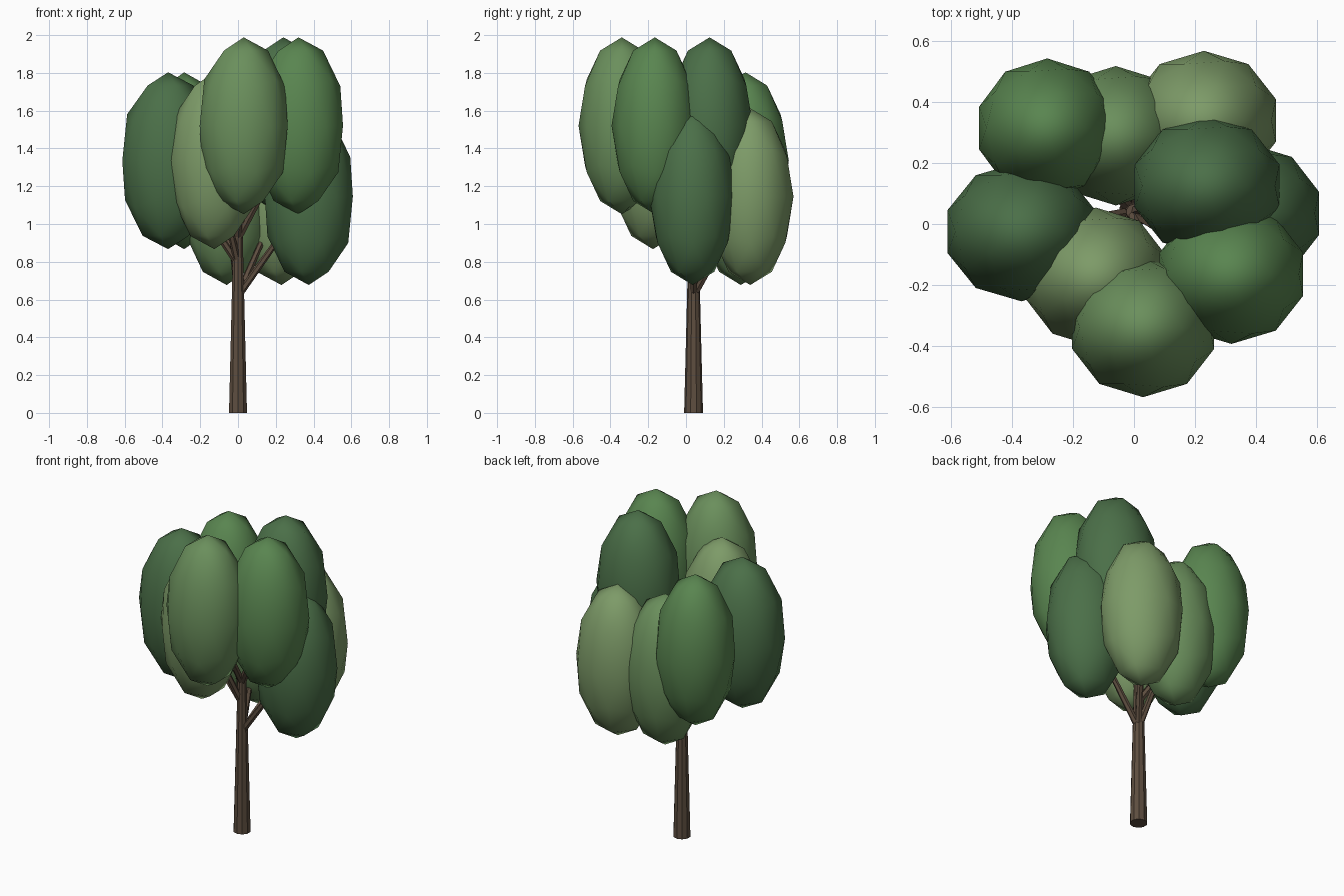
import bpy
from math import radians
from mathutils import Vector

if "Cube" in bpy.data.objects:
    bpy.data.objects.remove(bpy.data.objects["Cube"])


def material(name, rgb):
    m = bpy.data.materials.new(name)
    m.diffuse_color = (*rgb, 1)
    m.use_nodes = True
    m.node_tree.nodes["Principled BSDF"].inputs["Base Color"].default_value = m.diffuse_color
    return m


BARK = material("bark", (0.11, 0.075, 0.05))
GREENS = {
    "dark": material("leaf_dark", (0.07, 0.16, 0.065)),
    "mid": material("leaf_mid", (0.10, 0.235, 0.08)),
    "soft": material("leaf_soft", (0.145, 0.275, 0.107)),
    "light": material("leaf_light", (0.205, 0.327, 0.138)),
}


def limb(name, start, end, r1, r2, sides):
    """Tapered flat-sided cylinder between two points."""
    start, end = Vector(start), Vector(end)
    d = end - start
    bpy.ops.mesh.primitive_cone_add(vertices=sides, radius1=r1, radius2=r2, depth=d.length,
                                    location=(start + end) / 2)
    ob = bpy.context.object
    ob.rotation_euler = d.to_track_quat('Z', 'Y').to_euler()
    ob.name = name
    ob.data.materials.append(BARK)


def leaf_clump(name, centre, size, mat):
    """Tall smooth low-poly ellipsoid."""
    bpy.ops.mesh.primitive_ico_sphere_add(subdivisions=2, radius=1, location=centre)
    ob = bpy.context.object
    ob.scale = size
    ob.name = name
    ob.data.materials.append(mat)
    bpy.ops.object.shade_smooth_by_angle(angle=radians(60))


# Trunk
AXIS_Y = 0.04
limb("trunk", (0, AXIS_Y, 0), (0, AXIS_Y, 0.95), 0.05, 0.026, 10)

# Three tiers: branch height on the trunk, clump centre height, clumps (x, y, rx, colour)
TIERS = [
    ("lower", 0.62, 1.145, [(-0.06, 0.29, 0.24, "soft"), (0.23, 0.34, 0.248, "light"),
                            (0.375, 0.035, 0.245, "dark")]),
    ("middle", 0.79, 1.335, [(-0.37, -0.025, 0.255, "dark"), (-0.285, 0.315, 0.235, "mid"),
                             (-0.125, -0.175, 0.243, "light")]),
    ("upper", 0.92, 1.52, [(0.24, 0.125, 0.25, "dark"), (0.32, -0.165, 0.248, "mid"),
                           (0.03, -0.34, 0.245, "soft")]),
]
for tier, zb, zc, clumps in TIERS:
    for i, (x, y, rx, col) in enumerate(clumps, 1):
        limb(f"{tier}_branch_{i}", (0, AXIS_Y, zb), (x, y, zc), 0.02, 0.012, 6)
        leaf_clump(f"{tier}_leaf_clump_{i}", (x, y, zc), (rx, 0.229, 0.468), GREENS[col])
